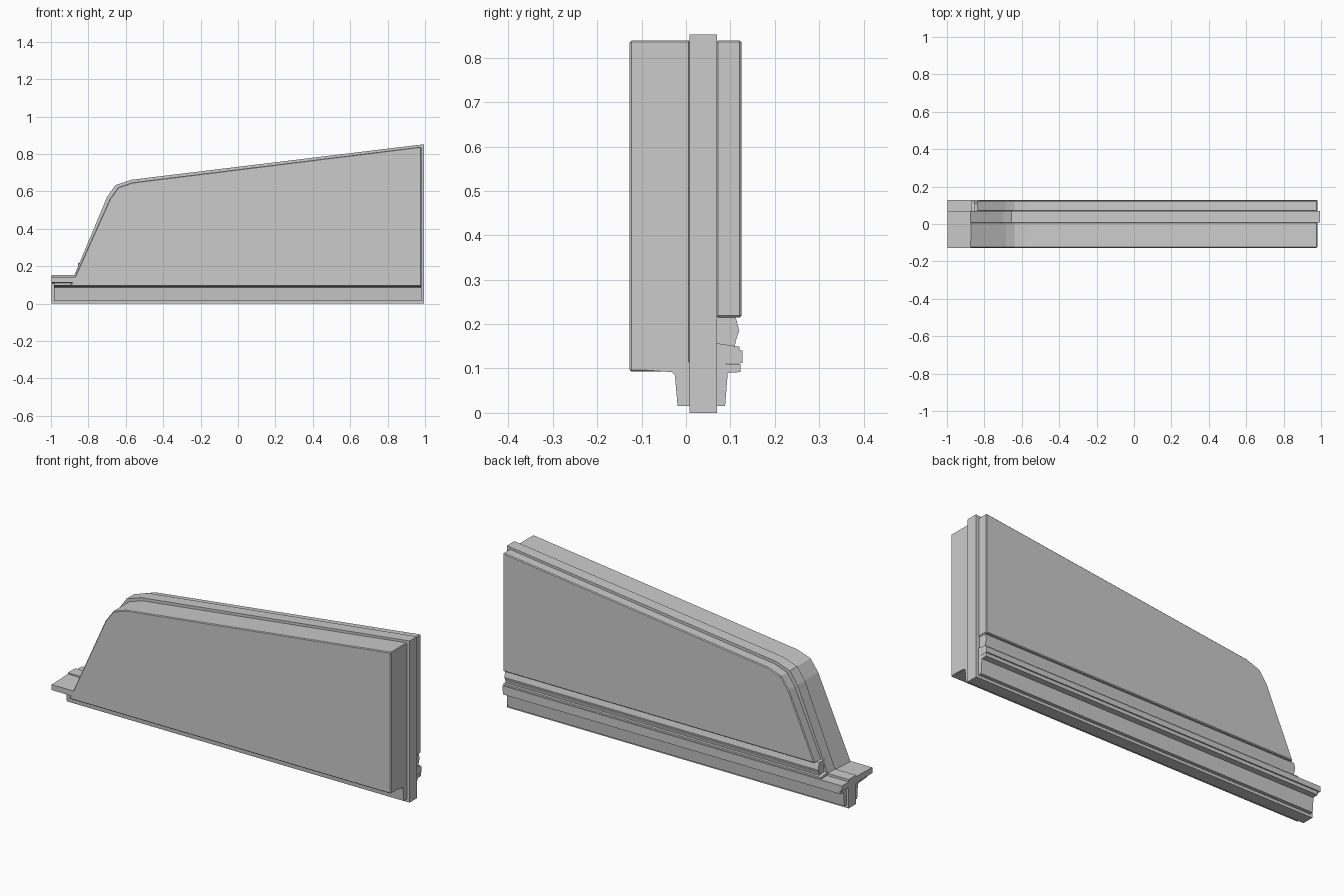
import bpy, bmesh


def extrude_profile(name, points, axis, start, end, bevel=0.0):
    """Solid from a flat profile: (x, z) pushed along y, or (y, z) pushed along x."""
    bm = bmesh.new()

    def place(a, b, t):
        return (a, t, b) if axis == 'Y' else (t, a, b)

    near = [bm.verts.new(place(a, b, start)) for a, b in points]
    far = [bm.verts.new(place(a, b, end)) for a, b in points]
    bm.faces.new(near)
    bm.faces.new(far[::-1])
    n = len(points)
    for i in range(n):
        j = (i + 1) % n
        bm.faces.new((near[j], near[i], far[i], far[j]))
    bmesh.ops.recalc_face_normals(bm, faces=bm.faces)
    mesh = bpy.data.meshes.new(name)
    bm.to_mesh(mesh)
    bm.free()
    obj = bpy.data.objects.new(name, mesh)
    bpy.context.collection.objects.link(obj)
    if bevel:
        mod = obj.modifiers.new("edge_chamfer", 'BEVEL')
        mod.width = bevel
        mod.segments = 1
        mod.limit_method = 'ANGLE'
        mod.angle_limit = 0.9
    return obj


# Central plate with the full silhouette
extrude_profile("center_plate", [
    (-0.998, 0), (0.995, 0), (0.995, 0.852), (-0.57, 0.662), (-0.655, 0.634),
    (-0.70, 0.57), (-0.875, 0.152), (-0.998, 0.152)], 'Y', 0.008, 0.07)

# Upper outline shared by the front and back panels
upper = [(0.98, 0.839), (-0.565, 0.648), (-0.64, 0.622), (-0.685, 0.56)]

# Thick front panel and thinner back panel
extrude_profile("front_panel", [(-0.90, 0.093), (0.98, 0.093)] + upper
                + [(-0.885, 0.115)], 'Y', -0.127, 0.01, 0.004)
extrude_profile("back_panel", [(-0.838, 0.215), (0.98, 0.215)] + upper,
                'Y', 0.068, 0.125, 0.004)

# Tapered lower keel under the front panel
extrude_profile("keel_front", [
    (0.012, 0.015), (-0.019, 0.015), (-0.025, 0.085), (-0.032, 0.092),
    (-0.10, 0.097), (-0.10, 0.115), (0.012, 0.115)], 'X', -0.985, 0.98)

# Back keel and ledge
extrude_profile("keel_and_ledge_back", [
    (0.068, 0.015), (0.088, 0.015), (0.094, 0.09), (0.123, 0.092),
    (0.123, 0.11), (0.068, 0.11)], 'X', -0.985, 0.98)
extrude_profile("rail_back", [
    (0.068, 0.11), (0.127, 0.112), (0.127, 0.14), (0.068, 0.14)],
    'X', -0.998, 0.98)
extrude_profile("rail_cap_back", [
    (0.068, 0.138), (0.121, 0.138), (0.121, 0.149), (0.068, 0.157)],
    'X', -0.872, 0.98)

# Recessed seal strip between the rail and the back panel
extrude_profile("seal_strip", [
    (0.068, 0.153), (0.110, 0.150), (0.113, 0.165), (0.120, 0.185),
    (0.114, 0.208), (0.110, 0.218), (0.068, 0.218)], 'X', -0.855, 0.975)

# End ledge in front of the low tail
extrude_profile("tail_ledge", [
    (-0.127, 0.112), (0.012, 0.108), (0.012, 0.145), (-0.127, 0.141)],
    'X', -0.998, -0.86)
